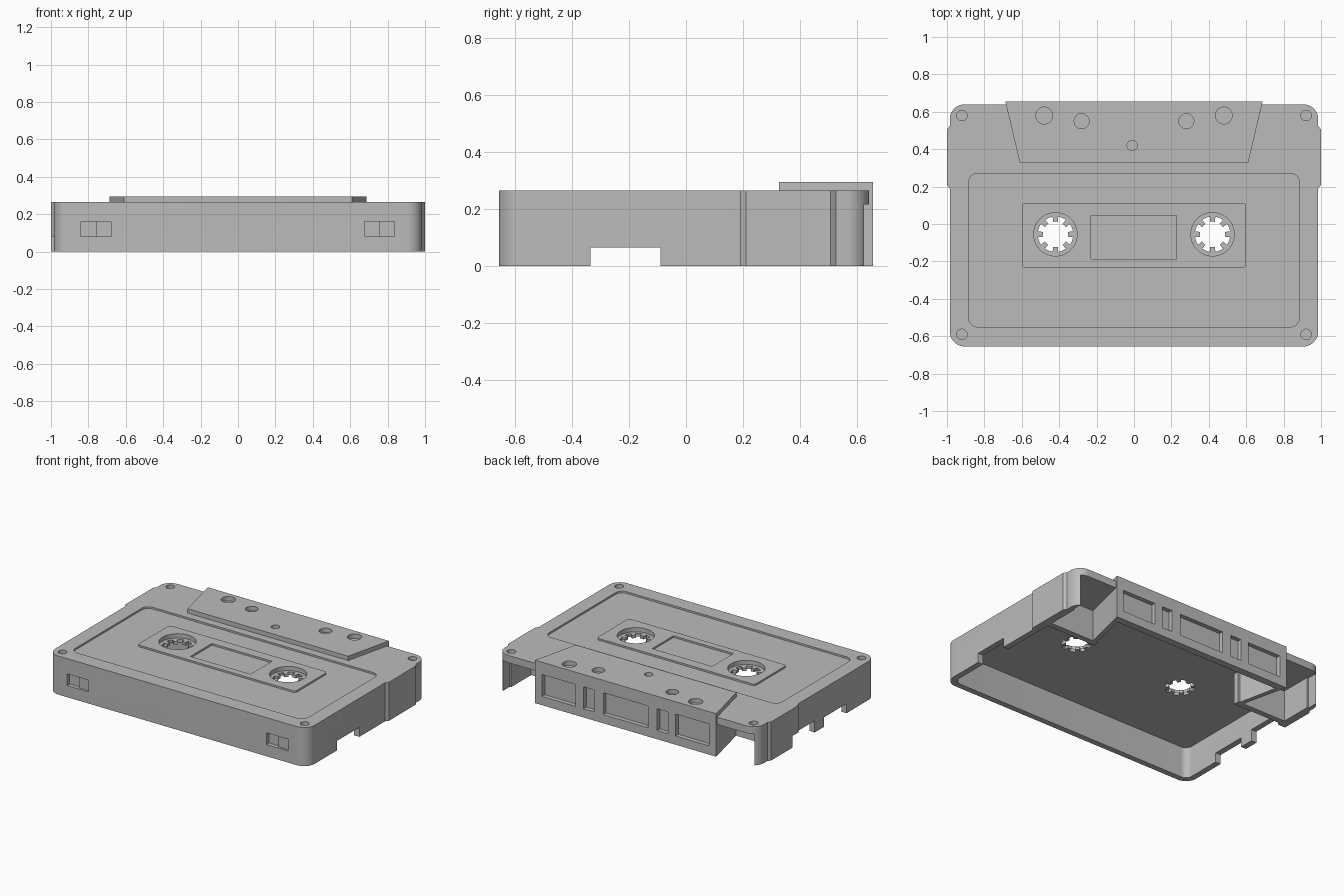
import bpy, bmesh
from math import sin, cos, pi, radians

cube = bpy.data.objects.get("Cube")
if cube:
    bpy.data.objects.remove(cube, do_unlink=True)

grey = bpy.data.materials.new("plain_grey")
grey.use_nodes = True
colour = (0.5, 0.5, 0.5, 1)
grey.diffuse_color = colour
grey.node_tree.nodes["Principled BSDF"].inputs["Base Color"].default_value = colour


def prism(name, points, z0, z1):
    """Extrude a counter-clockwise outline from z0 to z1."""
    bm = bmesh.new()
    face = bm.faces.new([bm.verts.new((x, y, z0)) for x, y in points])
    grown = bmesh.ops.extrude_face_region(bm, geom=[face])["geom"]
    top = [v for v in grown if isinstance(v, bmesh.types.BMVert)]
    bmesh.ops.translate(bm, verts=top, vec=(0, 0, z1 - z0))
    bmesh.ops.recalc_face_normals(bm, faces=bm.faces)
    mesh = bpy.data.meshes.new(name)
    bm.to_mesh(mesh)
    bm.free()
    obj = bpy.data.objects.new(name, mesh)
    bpy.context.collection.objects.link(obj)
    mesh.materials.append(grey)
    return obj


def arc(cx, cy, r, start, end, n):
    return [(cx + r * cos(radians(start + (end - start) * i / n)),
             cy + r * sin(radians(start + (end - start) * i / n))) for i in range(n + 1)]


def circle(cx, cy, r, n=32):
    return arc(cx, cy, r, 0, 360, n)[:-1]


def rect(x0, x1, y0, y1):
    return [(x0, y0), (x1, y0), (x1, y1), (x0, y1)]


def rounded(x0, x1, y0, y1, r, n=8):
    return (arc(x1 - r, y0 + r, r, -90, 0, n) + arc(x1 - r, y1 - r, r, 0, 90, n)
            + arc(x0 + r, y1 - r, r, 90, 180, n) + arc(x0 + r, y0 + r, r, 180, 270, n))


def hub(cx, cy, outer=0.095, inner=0.068, teeth=8):
    """Round hole with square teeth pointing inward."""
    pts = []
    for i in range(teeth):
        a = 360 * i / teeth
        pts += arc(cx, cy, inner, a - 11, a + 11, 2)
        pts += arc(cx, cy, outer, a + 9, a + 360 / teeth - 9, 4)
    return pts


def cut(target, points, z0, z1):
    tool = prism("cutter", points, z0, z1)
    tool.hide_render = True
    mod = target.modifiers.new("cut", "BOOLEAN")
    mod.operation = "DIFFERENCE"
    mod.solver = "EXACT"
    mod.object = tool
    bpy.context.view_layer.objects.active = target
    bpy.ops.object.modifier_apply(modifier=mod.name)
    bpy.data.objects.remove(tool, do_unlink=True)


TOP, UNDER = 0.265, 0.215

# Shell: rounded outline with a slight bulge on each side
side = [(0.985, 0.19), (1, 0.21), (1, 0.505), (0.985, 0.525)]
right = arc(0.905, -0.575, 0.08, -90, 0, 10) + side + arc(0.905, 0.56, 0.08, 0, 90, 10)
shell = prism("shell", right + [(-x, y) for x, y in reversed(right)], 0, TOP)
cut(shell, rounded(-0.945, 0.945, -0.615, 0.6, 0.045), -0.1, UNDER)
cut(shell, rect(-0.955, 0.955, 0.55, 0.8), -0.1, UNDER)

# Notches in the bottom edge of the side walls
cut(shell, rect(-1.2, 1.2, -0.335, -0.09), -0.1, 0.065)
cut(shell, rect(-1.2, -0.9, 0.01, 0.27), -0.1, 0.08)

# Label recess and corner screw holes
cut(shell, rounded(-0.885, 0.885, -0.55, 0.27, 0.05), 0.253, 0.4)
for x in (-0.92, 0.92):
    for y in (-0.59, 0.58):
        cut(shell, circle(x, y, 0.028, 24), 0.24, 0.4)

# Stepped tab recesses in the front wall
for x in (-0.84, 0.675):
    cut(shell, rect(x, x + 0.08, -0.8, -0.627), 0.08, 0.16)
    cut(shell, rect(x + 0.075, x + 0.162, -0.8, -0.64), 0.08, 0.16)

# Raised centre panel with window recess
panel = prism("centre_panel", rounded(-0.6, 0.6, -0.235, 0.113, 0.02, 4), 0.24, TOP)
cut(panel, rect(-0.23, 0.226, -0.187, 0.045), 0.253, 0.4)

# Reel openings through panel and shell
for part in (shell, panel):
    for x in (-0.42, 0.42):
        cut(part, circle(x, -0.055, 0.116, 40), 0.236, 0.4)
        cut(part, hub(x, -0.055), 0.1, 0.4)

# Tapered head block, hollow underneath and open towards the reels
block = prism("head_block", [(-0.61, 0.325), (0.61, 0.325), (0.688, 0.655), (-0.688, 0.655)],
              0, 0.295)
cut(block, [(-0.555, 0.2), (0.555, 0.2), (0.64, 0.605), (-0.64, 0.605)], -0.1, 0.218)
for x, y, r in ((0.48, 0.58, 0.045), (0.28, 0.55, 0.04)):
    for s in (-1, 1):
        cut(block, circle(s * x, y, r), 0.265, 0.4)
cut(block, circle(-0.01, 0.42, 0.027, 24), 0.265, 0.4)

# Window recesses along the back of the head block
for x0, x1 in ((-0.635, -0.38), (-0.32, -0.24), (-0.17, 0.17), (0.24, 0.32), (0.38, 0.635)):
    cut(block, rect(x0, x1, 0.625, 0.8), 0.06, 0.21)

# Walls closing the corner pockets
pockets = [prism("left_pocket_wall", rect(0.57, 0.96, 0.29, 0.33), 0, 0.22),
           prism("right_pocket_wall", rect(-0.96, -0.57, 0.29, 0.33), 0, 0.22)]

# Smooth the round corners, keep edges crisp
bpy.ops.object.select_all(action="DESELECT")
for obj in [shell, panel, block] + pockets:
    obj.select_set(True)
bpy.context.view_layer.objects.active = shell
bpy.ops.object.shade_smooth_by_angle(angle=radians(30))
